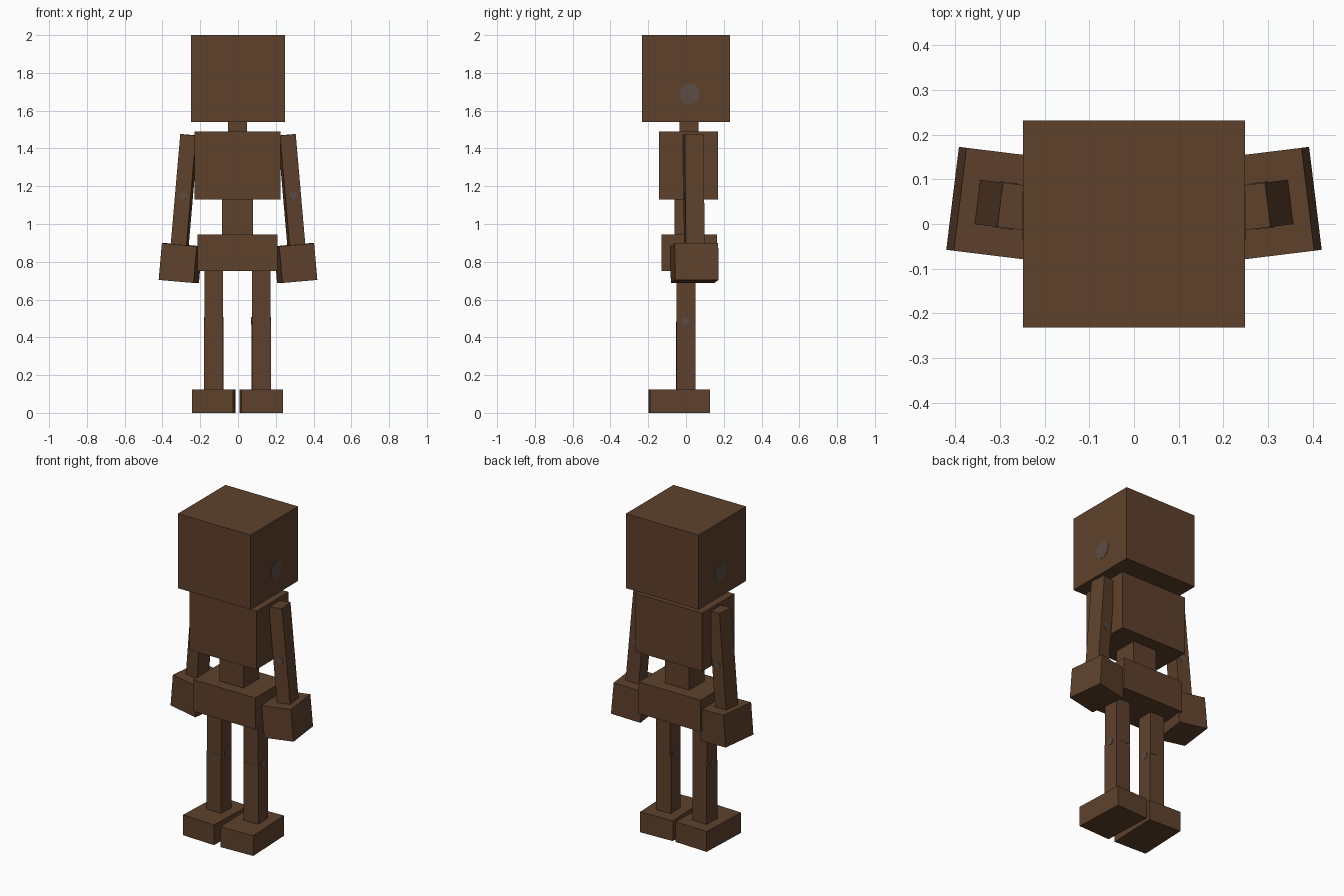
import bpy, math
from mathutils import Vector, Euler

if "Cube" in bpy.data.objects:
    bpy.data.objects.remove(bpy.data.objects["Cube"])


def material(name, rgb):
    m = bpy.data.materials.new(name)
    m.diffuse_color = (*rgb, 1)
    m.use_nodes = True
    m.node_tree.nodes["Principled BSDF"].inputs["Base Color"].default_value = m.diffuse_color
    return m


BROWN = material("dark brown wood", (0.112, 0.053, 0.025))
GREY = material("warm grey", (0.105, 0.074, 0.062))


def box(name, centre, size, rot=(0, 0, 0)):
    bpy.ops.mesh.primitive_cube_add(size=1, location=centre,
                                    rotation=[math.radians(a) for a in rot])
    o = bpy.context.object
    o.name = name
    o.scale = size
    bpy.ops.object.transform_apply(location=False, rotation=False, scale=True)
    o.data.materials.append(BROWN)
    return o


def span(name, x, y, z):
    return box(name, [sum(a) / 2 for a in (x, y, z)], [a[1] - a[0] for a in (x, y, z)])


def disc(name, centre, normal, radius):
    """Thin round plate lying on a face with the given normal."""
    bpy.ops.mesh.primitive_cylinder_add(
        vertices=16, radius=radius, depth=0.004, location=centre,
        rotation=Vector(normal).to_track_quat('Z', 'Y').to_euler())
    o = bpy.context.object
    o.name = name
    o.data.materials.append(GREY)


# Central column
span("head", (-0.248, 0.248), (-0.232, 0.232), (1.54, 2.0))
span("neck", (-0.052, 0.048), (-0.035, 0.065), (1.48, 1.55))
span("chest", (-0.23, 0.226), (-0.143, 0.17), (1.13, 1.49))
span("waist", (-0.085, 0.079), (-0.06, 0.09), (0.94, 1.14))
span("pelvis", (-0.214, 0.209), (-0.13, 0.163), (0.75, 0.945))

for side, s in (("right", 1), ("left", -1)):
    # Ear disc on the side of the head
    disc(f"{side}_ear", (s * 0.248, 0.02, 1.69), (s, 0, 0), 0.054)

    # Arm in two segments, leaning outward and turned slightly
    rot = (0, -5 * s, 7 * s)
    frame = Euler([math.radians(a) for a in rot]).to_matrix()
    shoulder = Vector((s * 0.258, 0.038, 1.472))
    down = frame @ Vector((0, 0, -1))
    elbow = 0.322
    for part, a, b in (("upper_arm", 0, elbow), ("forearm", elbow, 0.60)):
        box(f"{side}_{part}", shoulder + down * (a + b) / 2, (0.084, 0.1, b - a), rot)
    front = frame @ Vector((0, -1, 0))
    for face, d in (("front", front), ("back", -front)):
        disc(f"{side}_elbow_{face}", shoulder + down * elbow + d * 0.05, d, 0.02)
    box(f"{side}_hand", (s * 0.305, 0.045, 0.793), (0.187, 0.232, 0.195), rot)

    # Leg in two segments with a knee disc, and an out-turned foot
    x = s * 0.125 - 0.003
    box(f"{side}_thigh", (x, 0, 0.62), (0.098, 0.1, 0.27))
    box(f"{side}_shin", (x, -0.001, 0.302), (0.1, 0.1, 0.366), (0, 0, 2 * s))
    for face, d in (("outer", s), ("inner", -s)):
        disc(f"{side}_knee_{face}", (x + d * 0.05, 0, 0.487), (d, 0, 0), 0.02)
    box(f"{side}_foot", (x, -0.035, 0.0625), (0.218, 0.318, 0.125), (0, 0, 2.3 * s))
